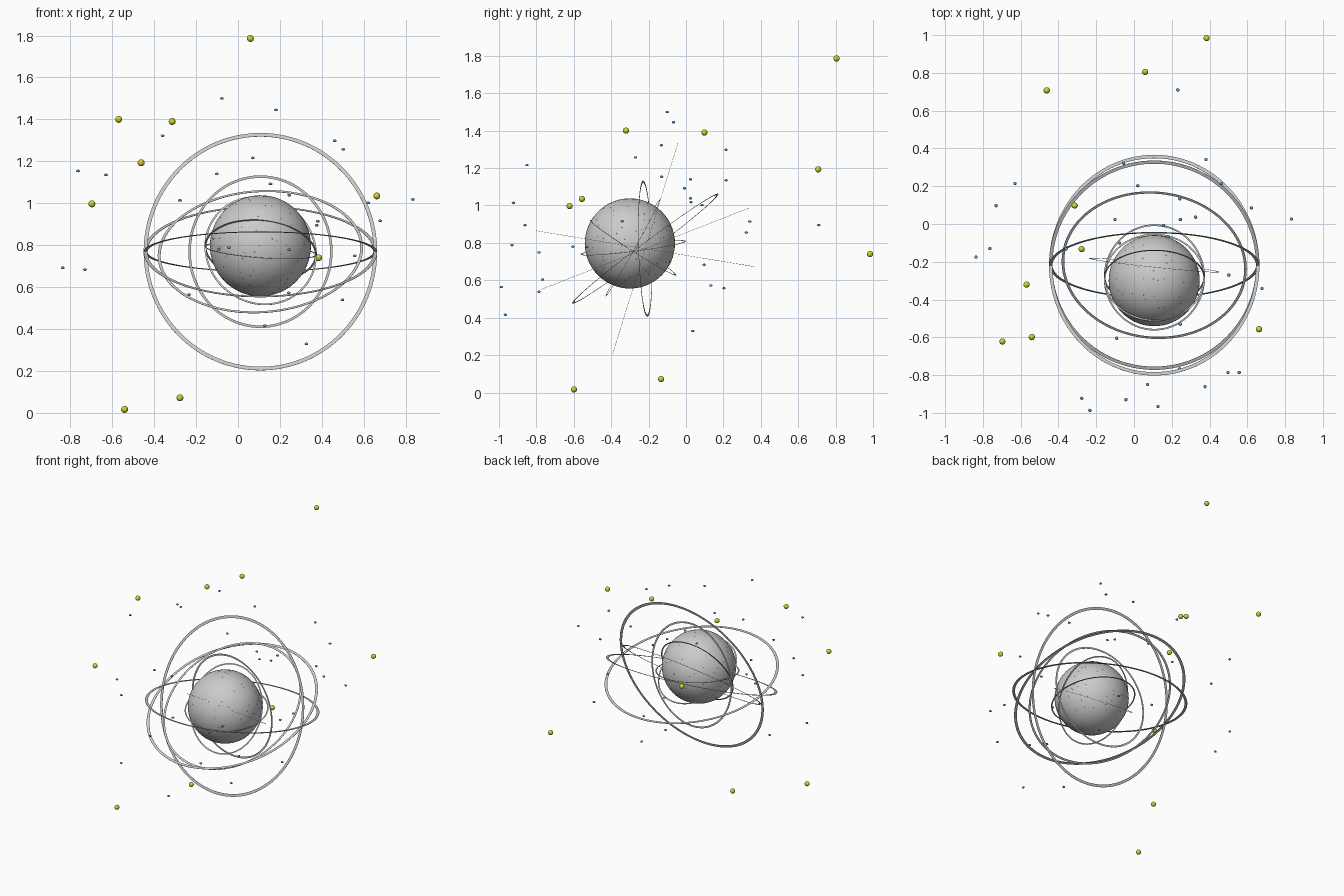
import bpy, bmesh, math, random
from mathutils import Vector, Matrix

if "Cube" in bpy.data.objects:
    bpy.data.objects.remove(bpy.data.objects["Cube"])

random.seed(4)


def material(name, rgb):
    m = bpy.data.materials.new(name)
    m.diffuse_color = (*rgb, 1)
    m.use_nodes = True
    m.node_tree.nodes["Principled BSDF"].inputs["Base Color"].default_value = m.diffuse_color
    return m


def finish(bm, name, mat=None, smooth=True):
    me = bpy.data.meshes.new(name)
    bm.normal_update()
    bm.to_mesh(me)
    bm.free()
    ob = bpy.data.objects.new(name, me)
    bpy.context.collection.objects.link(ob)
    for p in me.polygons:
        p.use_smooth = smooth
    if mat:
        me.materials.append(mat)
    return ob


def balls(name, points, radius, mat=None, seg=16, rings=10, squash=1.0):
    bm = bmesh.new()
    for p in points:
        m = Matrix.Translation(p) @ Matrix.Diagonal((1, 1, squash, 1))
        bmesh.ops.create_uvsphere(bm, u_segments=seg, v_segments=rings, radius=radius, matrix=m)
    return finish(bm, name, mat)


def ring(name, centre, u, v, width, thick=0.0015, steps=128):
    """Flat elliptical band; u and v are its outer half axes."""
    c, u, v = Vector(centre), Vector(u), Vector(v)
    n = u.cross(v).normalized() * thick / 2
    bm = bmesh.new()
    loops = []
    for i in range(steps):
        a = 2 * math.pi * i / steps
        outer = u * math.cos(a) + v * math.sin(a)
        inner = outer - outer.normalized() * width
        loops.append([bm.verts.new(c + q) for q in (outer - n, outer + n, inner + n, inner - n)])
    for i in range(steps):
        A, B = loops[i], loops[(i + 1) % steps]
        for k in range(4):
            j = (k + 1) % 4
            bm.faces.new((A[k], B[k], B[j], A[j]))
    bmesh.ops.recalc_face_normals(bm, faces=bm.faces)
    return finish(bm, name, smooth=False)


# central globe with tiny surface specks
core = Vector((0.107, -0.30, 0.797))
R = 0.241
balls("globe", [core], R, seg=64, rings=32)
specks = []
for i in range(200):
    d = Vector([random.gauss(0, 1) for _ in range(3)]).normalized()
    specks.append(core + d * (R - 0.001))
balls("globe_specks", specks, 0.0022, seg=6, rings=4)

# large outer orbit rings, hinged on the x axis
C = (0.107, -0.218, 0.769)
for i, (y, z) in enumerate([(0.584, -0.096), (0.554, 0.217), (0.175, 0.566)]):
    ring(f"outer_ring_{i + 1}", C, (0.557, 0, 0), (0, y, z), 0.018)

# middle orbit rings
ring("middle_ring_1", C, (0.49, -0.02, 0.02), (0, 0.39, 0.293), 0.014)
ring("middle_ring_2", C, (0.344, -0.036, 0), (0, -0.011, 0.364), 0.012)

# inner orbit rings hugging the globe
D = (0.108, -0.283, 0.774)
for i, v in enumerate([(0, 0.281, 0.035), (0, 0.146, 0.259), (0, -0.231, 0.147)]):
    ring(f"inner_ring_{i + 1}", D, (0.268, 0, -0.02), v, 0.009)

# large floating beads
large = [(.059, .805, 1.786), (-.569, -.321, 1.400), (-.314, .098, 1.390),
         (-.462, .707, 1.193), (-.697, -.622, .997), (.662, -.557, 1.035),
         (.384, .984, .740), (-.277, -.133, .072), (-.541, -.599, .0165)]
balls("large_beads", large, 0.0165, material("yellow", (0.65, 0.65, 0.03)), 24, 14)

# small floating beads
blue = material("blue", (0.08, 0.40, 0.60))
near = [(-.079, -.10, 1.502), (.179, -.067, 1.447), (-.362, -.132, 1.324),
        (.46, .214, 1.30), (.5, -.27, 1.259), (.069, -.85, 1.218),
        (-.765, -.13, 1.156), (-.632, .215, 1.137), (-.103, .024, 1.142),
        (.153, -.008, 1.094), (.243, .024, 1.04), (-.279, -.923, 1.016),
        (.832, .027, 1.02), (.619, .085, 1.004), (.379, .341, .916),
        (.676, -.341, .918)]
far = [(.374, -.861, .897), (.23, .71, .897), (-.045, -.93, .79),
       (-.094, -.605, .782), (.243, -.53, .78), (.555, -.786, .751),
       (-.838, -.175, .694), (-.732, .097, .685), (-.236, -.987, .566),
       (.496, -.786, .541), (.125, -.966, .418), (.324, .036, .331),
       (.24, -.767, .606), (.018, .203, .56), (-.057, .322, .857),
       (.24, .133, .574)]
for name, group in (("small_beads_a", near), ("small_beads_b", far)):
    pts = [(x + .002, y, z - .002) for x, y, z in group]
    balls(name, pts, 0.009, blue, 12, 8, 0.7)
